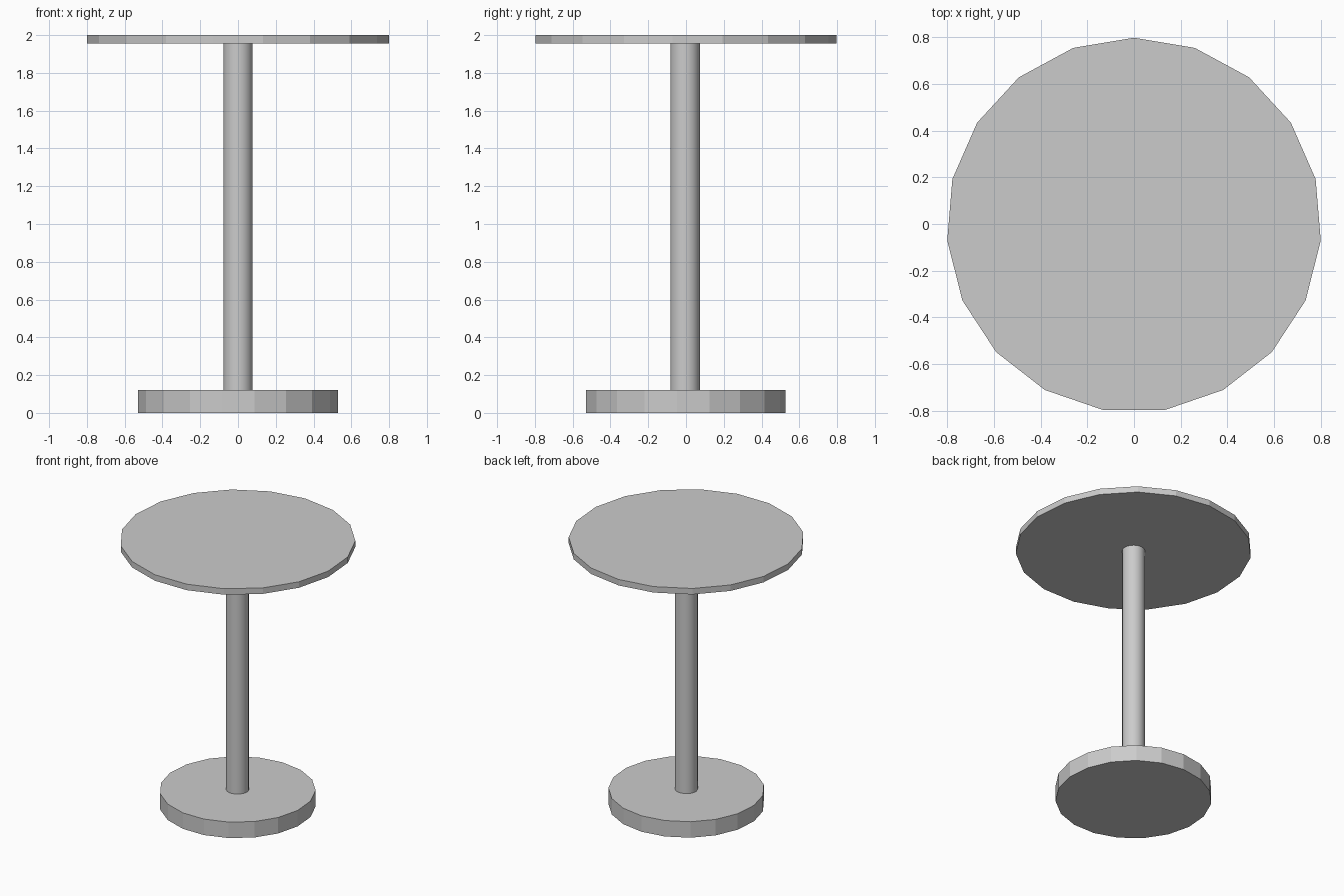
import bpy, bmesh, math

if "Cube" in bpy.data.objects:
    bpy.data.objects.remove(bpy.data.objects["Cube"])

SIDES = 19
Y_OFF = -0.005  # an odd-sided disc is centred by its bounds


def disc(name, radius, z0, z1, smooth=False):
    """Upright 19-sided cylinder with one corner pointing to +y."""
    bm = bmesh.new()
    ring = [bm.verts.new((radius * math.sin(2 * math.pi * i / SIDES),
                          radius * math.cos(2 * math.pi * i / SIDES) + Y_OFF, z0))
            for i in range(SIDES)]
    base = bm.faces.new(ring)
    ext = bmesh.ops.extrude_face_region(bm, geom=[base], use_keep_orig=True)
    verts = [g for g in ext["geom"] if isinstance(g, bmesh.types.BMVert)]
    bmesh.ops.translate(bm, verts=verts, vec=(0, 0, z1 - z0))
    bmesh.ops.recalc_face_normals(bm, faces=bm.faces)
    mesh = bpy.data.meshes.new(name)
    bm.to_mesh(mesh)
    bm.free()
    obj = bpy.data.objects.new(name, mesh)
    bpy.context.collection.objects.link(obj)
    if smooth:
        bpy.ops.object.select_all(action='DESELECT')
        obj.select_set(True)
        bpy.context.view_layer.objects.active = obj
        bpy.ops.object.shade_smooth_by_angle(angle=math.radians(30))
    return obj


# Heavy foot, slim smooth column, thin round top
disc("base", 0.532, 0.0, 0.12)
disc("column", 0.078, 0.12, 1.955, smooth=True)
disc("table_top", 0.803, 1.955, 2.0)
